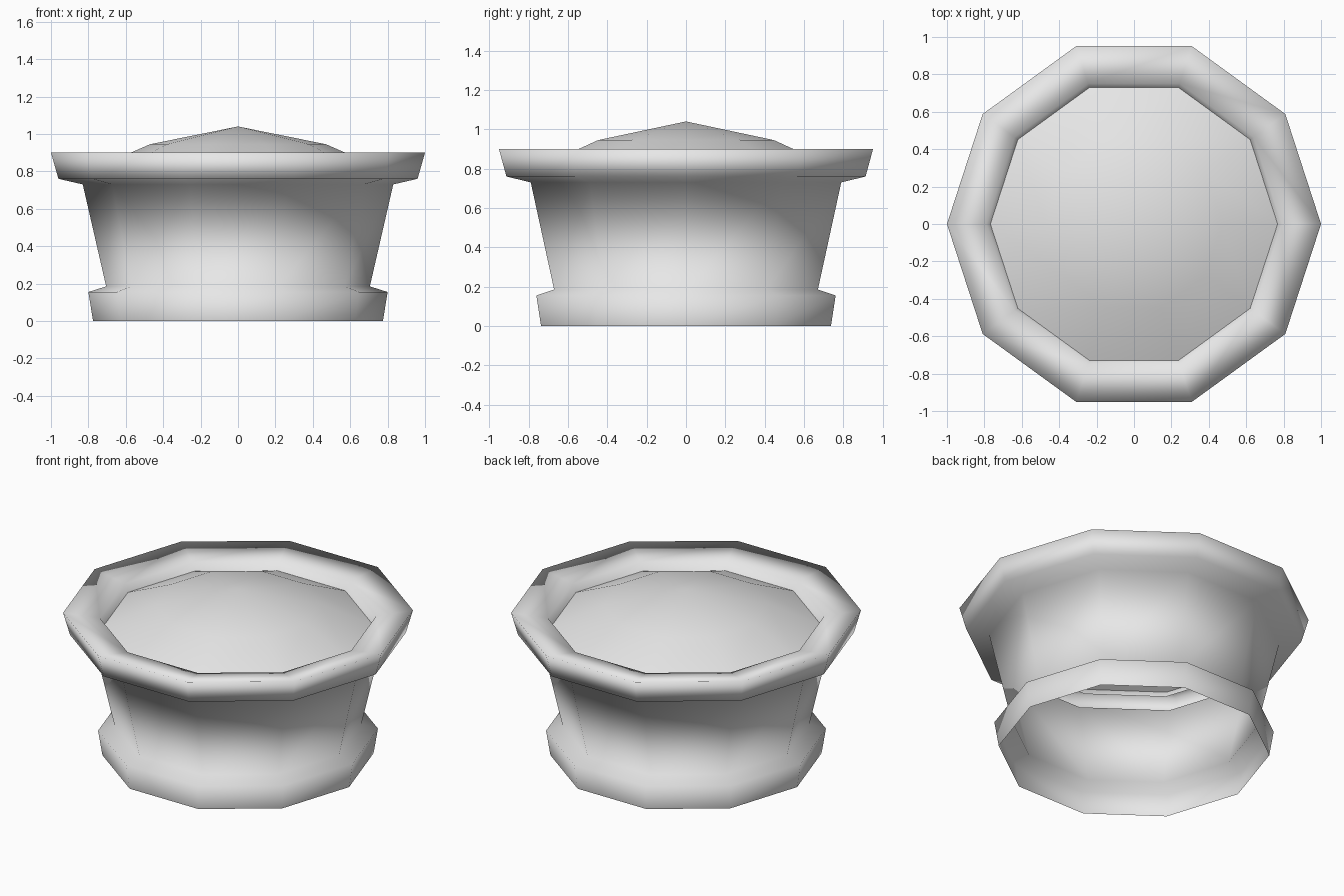
import bpy
import bmesh
from math import cos, sin, tau

SIDES = 10

cube = bpy.data.objects.get("Cube")
if cube:
    bpy.data.objects.remove(cube, do_unlink=True)

# One plain pale grey for the whole model
grey = bpy.data.materials.new("pale_grey")
grey.use_nodes = True
colour = (0.8, 0.8, 0.8, 1.0)
grey.diffuse_color = colour
grey.node_tree.nodes["Principled BSDF"].inputs["Base Color"].default_value = colour


def lathe(name, profile):
    """Turn (radius, height) points into a smooth-shaded ten-sided shell."""
    bm = bmesh.new()
    rings = []
    for r, z in profile:
        if r == 0:
            rings.append([bm.verts.new((0, 0, z))] * SIDES)
        else:
            rings.append([bm.verts.new((r * cos(tau * i / SIDES), r * sin(tau * i / SIDES), z))
                          for i in range(SIDES)])
    for low, high in zip(rings, rings[1:]):
        for i in range(SIDES):
            j = (i + 1) % SIDES
            corners = [low[i], low[j], high[j], high[i]]
            bm.faces.new(list(dict.fromkeys(corners))).smooth = True
    mesh = bpy.data.meshes.new(name)
    bm.to_mesh(mesh)
    bm.free()
    mesh.materials.append(grey)
    obj = bpy.data.objects.new(name, mesh)
    bpy.context.collection.objects.link(obj)
    return obj


# Open-bottomed pot: foot band, flared wall, rim and its inner lip
lathe("pot", [(0.775, 0), (0.80, 0.155), (0.705, 0.185), (0.83, 0.73),
              (0.96, 0.76), (1.0, 0.90), (0.79, 0.865), (0.75, 0.775)])

# Low mound filling the top
lathe("soil_mound", [(0.78, 0.81), (0.47, 0.945), (0, 1.04)])
